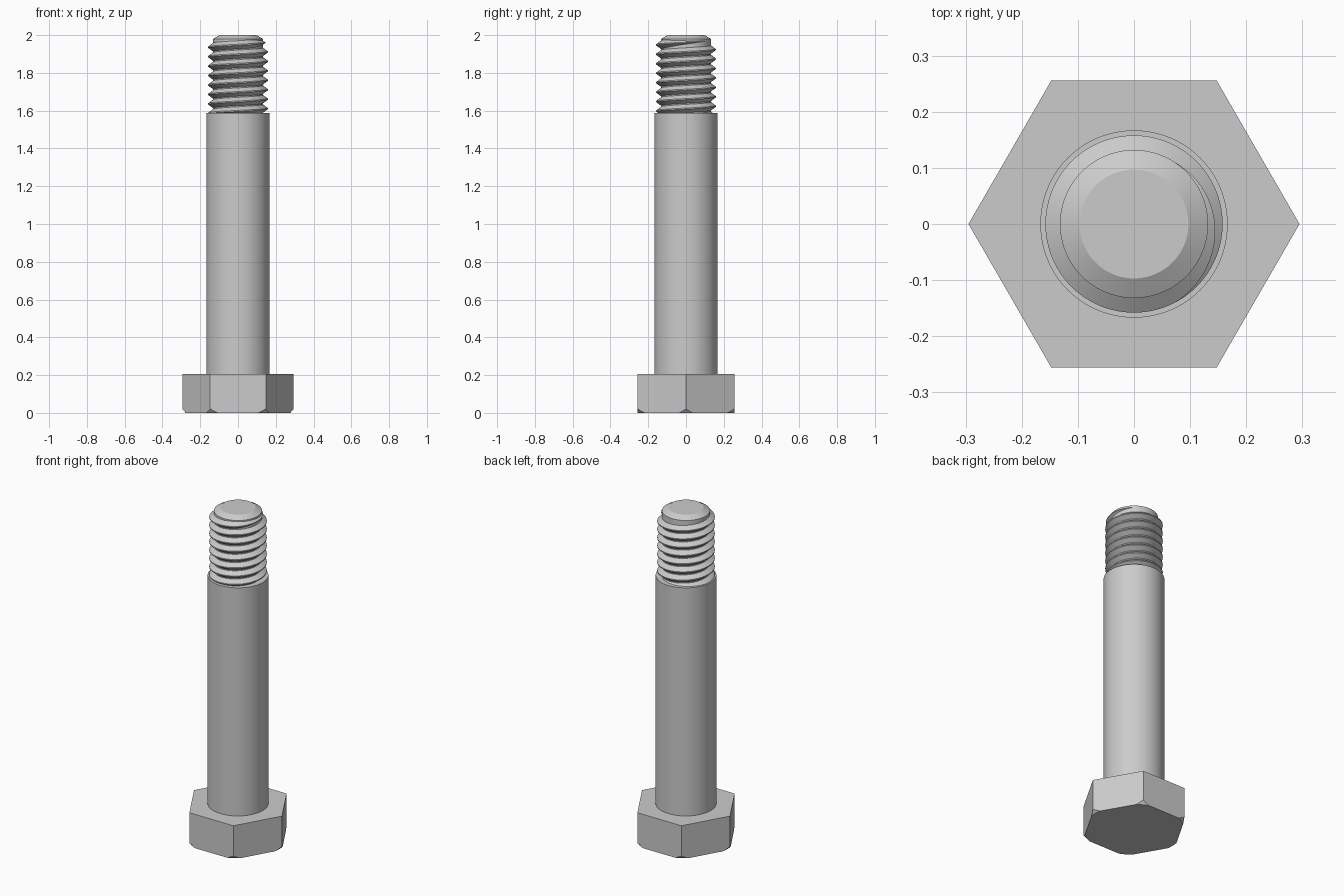
import bpy, bmesh, math

cube = bpy.data.objects.get("Cube")
if cube:
    bpy.data.objects.remove(cube)

steel = bpy.data.materials.new("grey_steel")
steel.use_nodes = True
GREY = (0.6, 0.6, 0.6, 1)
steel.diffuse_color = GREY
steel.node_tree.nodes["Principled BSDF"].inputs["Base Color"].default_value = GREY


def add_object(name, bm, smooth=None):
    bmesh.ops.recalc_face_normals(bm, faces=bm.faces)
    mesh = bpy.data.meshes.new(name)
    bm.to_mesh(mesh)
    bm.free()
    mesh.materials.append(steel)
    obj = bpy.data.objects.new(name, mesh)
    bpy.context.collection.objects.link(obj)
    bpy.ops.object.select_all(action="DESELECT")
    obj.select_set(True)
    bpy.context.view_layer.objects.active = obj
    if smooth:
        bpy.ops.object.shade_smooth_by_angle(angle=math.radians(smooth))
    return obj


def bridge(bm, a, b):
    for i in range(len(a)):
        j = (i + 1) % len(a)
        bm.faces.new((a[i], a[j], b[j], b[i]))


def lathe(name, profile, sides, smooth=None):
    """Closed solid of revolution from (radius, height) pairs."""
    bm = bmesh.new()
    turn = math.tau / sides
    rings = [[bm.verts.new((r * math.cos(i * turn), r * math.sin(i * turn), z))
              for i in range(sides)] for r, z in profile]
    for a, b in zip(rings, rings[1:]):
        bridge(bm, a, b)
    bm.faces.new(rings[0])
    bm.faces.new(rings[-1])
    return add_object(name, bm, smooth)


# Hex head, its lower corners turned off by a cone
HEAD_TOP = 0.205
head = lathe("hex_head", [(0.295, 0), (0.295, HEAD_TOP)], 6)
cone = lathe("head_chamfer_cutter", [(0.268, -0.01), (0.35, 0.085), (0.35, 0.3)], 96)
cone.hide_render = True
cut = head.modifiers.new("corner_chamfer", "BOOLEAN")
cut.operation = "INTERSECT"
cut.solver = "EXACT"
cut.object = cone
bpy.context.view_layer.objects.active = head
bpy.ops.object.modifier_apply(modifier=cut.name)
bpy.data.objects.remove(cone)

# Plain shank and the threaded end's core with its chamfered tip
SHANK_TOP = 1.588
ROOT, CREST = 0.132, 0.158
lathe("shank", [(0.167, HEAD_TOP - 0.01), (0.167, SHANK_TOP)], 96, 30)
lathe("thread_core", [(ROOT, SHANK_TOP - 0.05), (ROOT, 1.98), (0.097, 2)], 96, 20)

# Right-handed thread: V section swept up a helix, fading out at the tip
PITCH, STEPS, TURNS = 0.05, 72, 8.15
FADE = 0.32
bm = bmesh.new()
sections = []
count = round(TURNS * STEPS)
for i in range(count + 1):
    turns = i / STEPS
    angle = math.tau * turns
    z = 1.561 + PITCH * turns
    grow = min(1, max(0.02, (TURNS - turns) / FADE))
    crest = ROOT + (CREST - ROOT) * grow
    section = [(ROOT - 0.004, -0.025 * grow), (crest, -0.003 * grow),
               (crest, 0.003 * grow), (ROOT - 0.004, 0.025 * grow)]
    sections.append([bm.verts.new((r * math.cos(angle), r * math.sin(angle), z + dz))
                     for r, dz in section])
for a, b in zip(sections, sections[1:]):
    bridge(bm, a, b)
bm.faces.new(sections[0])
bm.faces.new(sections[-1])
add_object("screw_thread", bm, 25)
